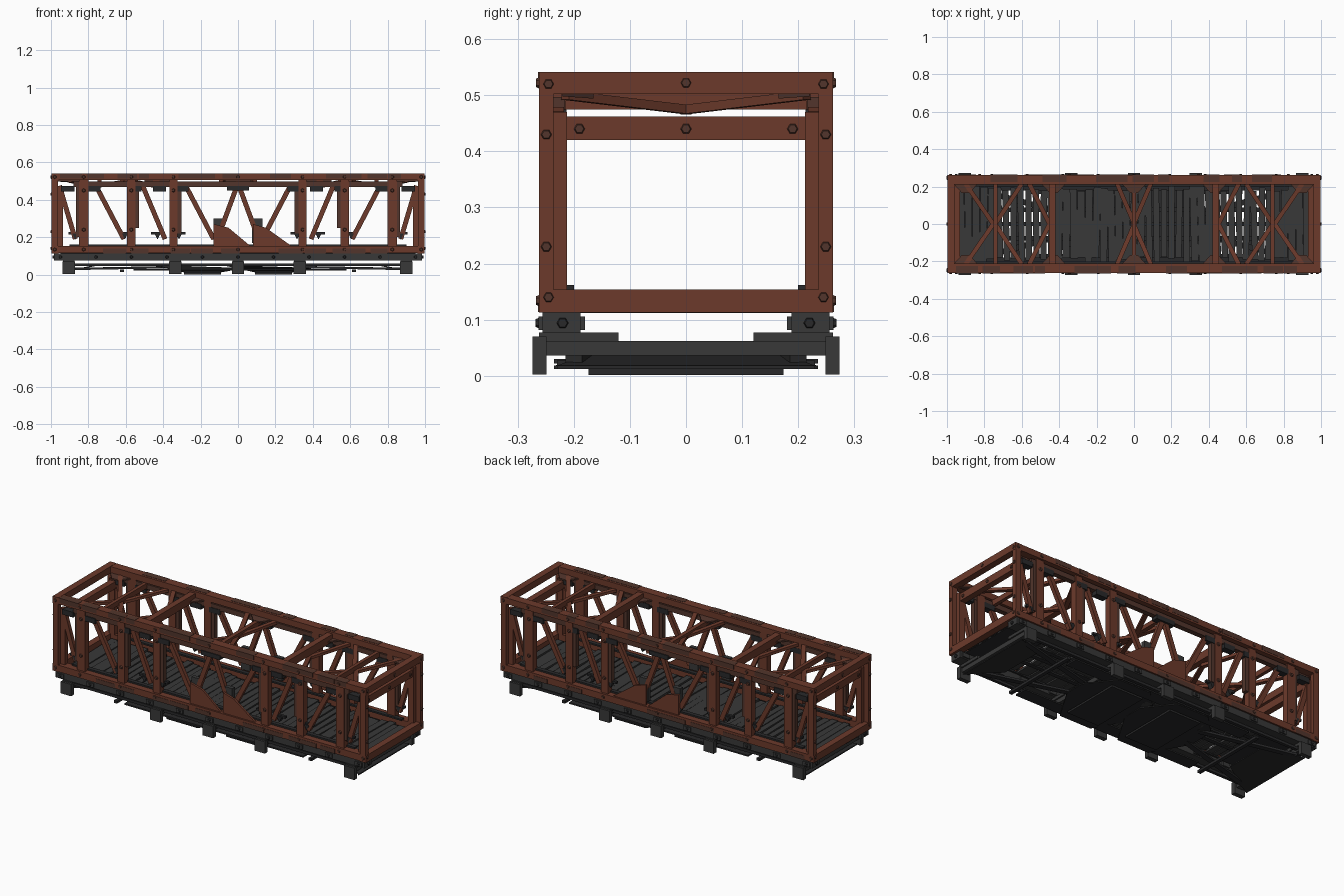
import bpy, bmesh, math, random
from mathutils import Vector, Matrix
random.seed(7)


def mat(name, c):
    m = bpy.data.materials.new(name)
    m.diffuse_color = (*c, 1)
    return m


RUST = mat("rust", (0.15, 0.042, 0.024))
DEEP = mat("dark_rust", (0.085, 0.036, 0.025))
IRON = mat("dark_iron", (0.040, 0.040, 0.040))
BLACK = mat("blackened_iron", (0.022, 0.022, 0.023))


class Part:
    """Collects simple solids into one named object."""
    def __init__(self, name, material):
        self.name, self.material, self.bm = name, material, bmesh.new()

    def box(self, x0, x1, y0, y1, z0, z1):
        m = Matrix.Translation(((x0 + x1) / 2, (y0 + y1) / 2, (z0 + z1) / 2))
        bmesh.ops.create_cube(self.bm, size=1, matrix=m @ Matrix.Diagonal(
            (abs(x1 - x0), abs(y1 - y0), abs(z1 - z0), 1)))

    def bar(self, a, b, w, t, side=(0, 1, 0)):
        # bar from a to b: thickness t along side, width w across it
        a, b, s = Vector(a), Vector(b), Vector(side)
        d = (b - a).normalized()
        n = d.cross(s).normalized()
        s = n.cross(d)
        m = Matrix((d * (b - a).length, n * w, s * t)).transposed().to_4x4()
        bmesh.ops.create_cube(self.bm, size=1, matrix=Matrix.Translation((a + b) / 2) @ m)

    def prism(self, pts, off):
        f = self.bm.faces.new([self.bm.verts.new(p) for p in pts])
        r = bmesh.ops.extrude_face_region(self.bm, geom=[f])
        for v in r["geom"]:
            if isinstance(v, bmesh.types.BMVert):
                v.co += Vector(off)

    def bolt(self, p, axis, r=0.011, h=0.008):
        q = Vector((0, 0, 1)).rotation_difference(Vector(axis)).to_matrix().to_4x4()
        bmesh.ops.create_cone(self.bm, cap_ends=True, segments=6, radius1=r, radius2=r * 0.7,
                              depth=h, matrix=Matrix.Translation(p) @ q)

    def done(self):
        bmesh.ops.recalc_face_normals(self.bm, faces=self.bm.faces)
        me = bpy.data.meshes.new(self.name)
        self.bm.to_mesh(me)
        me.materials.append(self.material)
        bpy.context.collection.objects.link(bpy.data.objects.new(self.name, me))


S = (-1, 1)

# Outer box frame: chords, end posts, end beams
p = Part("main_frame", RUST)
for s in S:
    p.box(-0.995, 0.995, s * 0.212, s * 0.262, 0.505, 0.54)
    p.box(-0.995, 0.995, s * 0.212, s * 0.262, 0.115, 0.153)
    p.box(s * 0.96, s * 0.998, -0.262, 0.262, 0.502, 0.541)
    p.box(s * 0.96, s * 0.998, -0.262, 0.262, 0.113, 0.154)
    p.box(s * 0.93, s * 0.965, -0.225, 0.225, 0.42, 0.462)
    for t in S:
        p.box(s * 0.962, s * 0.997, t * 0.236, t * 0.262, 0.115, 0.54)
        p.box(s * 0.935, s * 0.97, t * 0.212, t * 0.24, 0.15, 0.47)
p.done()

# Inner upper chord
p = Part("inner_upper_chord", DEEP)
for s in S:
    p.box(-0.88, 0.88, s * 0.216, s * 0.245, 0.468, 0.497)
p.done()

# Truss posts, alternately wide
p = Part("truss_posts", RUST)
for t in S:
    for s in S:
        for x, w in ((0.825, 0.05), (0.57, 0.045), (0.345, 0.045)):
            p.box(s * x - w / 2, s * x + w / 2, t * 0.214, t * 0.25, 0.15, 0.507)
p.done()

# Iron flanges beside the posts
p = Part("post_flanges", DEEP)
for t in S:
    for s in S:
        for x, z in ((0.855, 0.2), (0.54, 0.25), (0.315, 0.22)):
            p.box(s * x - 0.012, s * x + 0.012, t * 0.218, t * 0.246, z, 0.47)
p.done()

# Truss diagonals; the middle bays form a W
p = Part("truss_diagonals", RUST)
for t in S:
    for s in S:
        for xa, xb in ((0.955, 0.87), (0.76, 0.61), (0.51, 0.39), (0.28, 0.13), (0.005, 0.11)):
            p.bar((s * xa, t * 0.228, 0.475), (s * xb, t * 0.228, 0.19), 0.026, 0.022)
p.done()

# Gussets where the W meets the lower chord
p = Part("centre_gussets", RUST)
for t in S:
    for x0, x1, x2 in ((-0.13, -0.05, 0.07), (0.08, 0.15, 0.29)):
        p.prism([(x0, t * 0.24, 0.15), (x2, t * 0.24, 0.15), (x1, t * 0.24, 0.25),
                 (x0, t * 0.24, 0.27)], (0, t * 0.012, 0))
p.done()
p = Part("gusset_backs", IRON)
for t in S:
    for s in S:
        p.box(s * 0.075, s * 0.13, t * 0.215, t * 0.238, 0.17, 0.30)
p.done()

# Pins at the feet of the diagonals and joint plates at their heads
p = Part("joint_pins", BLACK)
for t in S:
    for s in S:
        for x in (0.87, 0.605, 0.43, 0.315):
            p.box(s * x - 0.035, s * x + 0.035, t * 0.22, t * 0.236, 0.215, 0.228)
            p.prism([(s * x - 0.016, t * 0.215, 0.22), (s * x + 0.016, t * 0.215, 0.22),
                     (s * x, t * 0.215, 0.188)], (0, t * 0.026, 0))
        for x in (0.91, 0.77, 0.55, 0.42, 0.3):
            p.box(s * x - 0.035, s * x + 0.035, t * 0.213, t * 0.25, 0.445, 0.475)
    p.box(-0.06, 0.06, t * 0.213, t * 0.25, 0.45, 0.475)
    p.box(-0.9, 0.9, t * 0.2, t * 0.225, 0.153, 0.162)
p.done()

# Overhead cross beams
p = Part("overhead_cross_beams", RUST)
for s in S:
    p.box(s * 0.42, s * 0.455, -0.22, 0.22, 0.485, 0.53)
    p.box(s * 0.73, s * 0.75, -0.22, 0.22, 0.475, 0.505)
p.box(-0.012, 0.012, -0.22, 0.22, 0.475, 0.5)
p.done()

# Overhead bracing, dipping toward the middle
p = Part("overhead_bracing", RUST)
for t in S:
    for s in S:
        for xa, xb in ((0.90, 0.75), (0.60, 0.745), (0.56, 0.45), (0.09, -0.004)):
            p.bar((s * xa, t * 0.215, 0.50), (s * xb, -t * 0.004, 0.474), 0.024, 0.016, (0, 0, 1))
p.done()
p = Part("overhead_corner_plates", DEEP)
for t in S:
    for x in (-0.9, -0.43, 0, 0.43, 0.9):
        p.prism([(x - 0.07, t * 0.22, 0.498), (x + 0.07, t * 0.22, 0.498),
                 (x + 0.02, t * 0.165, 0.494), (x - 0.02, t * 0.165, 0.494)], (0, 0, 0.008))
p.done()

# Deck planks with small irregularities and missing lengths
p = Part("deck_planks", IRON)
for i in range(47):
    x = -0.925 + i * 0.0402
    w = 0.0165 if 0.46 < abs(x) < 0.72 or 0.05 < x < 0.32 else 0.0195
    z = 0.128 + random.uniform(-0.004, 0.006)
    j = random.uniform(-0.006, 0.006)
    y0, y1 = -0.205 + random.uniform(0, 0.03), 0.205 - random.uniform(0, 0.03)
    p.bar((x - j, y0, z), (x + j, y1, z), 0.012, 2 * w, (1, 0, 0))
p.done()

# Stringers below the planks
p = Part("deck_stringers", BLACK)
for y in (-0.19, -0.075, 0.0, 0.075, 0.19):
    p.box(-0.95, 0.95, y - 0.012, y + 0.012, 0.113, 0.122)
for s in S:
    p.box(s * 0.72, s * 0.95, -0.2, 0.2, 0.112, 0.117)
p.done()

# Long bearing rails under the frame
p = Part("bearing_rails", IRON)
for t in S:
    p.box(-0.985, 0.985, t * 0.188, t * 0.256, 0.076, 0.113)
    for x in [i * 0.19 - 0.95 for i in range(11)]:
        p.box(x - 0.022, x + 0.022, t * 0.18, t * 0.263, 0.082, 0.106)
p.done()

# Support shoes and cross sleepers
p = Part("support_shoes", IRON)
for x in (-0.905, -0.335, 0, 0.33, 0.9):
    for t in S:
        p.box(x - 0.033, x + 0.033, t * 0.249, t * 0.274, 0.002, 0.07)
        p.box(x - 0.03, x + 0.03, t * 0.12, t * 0.262, 0.06, 0.077)
    p.box(x - 0.022, x + 0.022, -0.25, 0.25, 0.036, 0.062)
p.done()

# Low longitudinal rods
p = Part("lower_rods", BLACK)
for t in S:
    p.box(-0.9, 0.9, t * 0.215, t * 0.232, 0.045, 0.06)
    p.box(-0.56, 0.58, t * 0.16, t * 0.235, 0.022, 0.03)
    for s in S:
        p.bar((s * 0.9, t * 0.2, 0.03), (s * 0.34, t * 0.05, 0.04), 0.03, 0.012, (0, 0, 1))
        p.bar((s * 0.62, -0.23, 0.02), (s * 0.62, 0.23, 0.02), 0.02, 0.014, (0, 0, 1))
p.done()

# Sheet metal belly pans between the sleepers
p = Part("belly_pans", BLACK)
for x in (-0.19, 0.19):
    p.prism([(x - 0.25, -0.08, 0.045), (x - 0.1, -0.235, 0.012), (x + 0.1, -0.235, 0.012),
             (x + 0.2, -0.06, 0.03), (x + 0.2, 0.06, 0.03), (x + 0.1, 0.235, 0.012),
             (x - 0.1, 0.235, 0.012), (x - 0.25, 0.08, 0.045)], (0, 0, 0.006))
    p.box(x - 0.1, x + 0.1, -0.174, 0.174, 0.001, 0.012)
for s in S:
    p.prism([(s * 0.93, -0.23, 0.012), (s * 0.93, 0.23, 0.012), (s * 0.74, 0.13, 0.05),
             (s * 0.74, -0.13, 0.05)], (0, 0, 0.006))
p.done()

# Bolts on the ends and sides
p = Part("frame_bolts", DEEP)
for s in S:
    for y, z in ((0, 0.522), (0, 0.44), (0.245, 0.52), (-0.245, 0.52), (0.245, 0.14), (-0.245, 0.14),
                 (0.19, 0.44), (-0.19, 0.44), (0.249, 0.43), (-0.249, 0.43), (0.249, 0.23), (-0.249, 0.23)):
        p.bolt((s * (0.998 if abs(z - 0.44) > 0.005 else 0.966), y, z), (s, 0, 0))
    for x in (-0.98, -0.825, -0.57, -0.345, 0, 0.345, 0.57, 0.825, 0.98):
        for z in (0.134, 0.522):
            p.bolt((x, s * 0.263, z), (0, s, 0))
    for x in (-0.825, -0.57, -0.345, 0.345, 0.57, 0.825):
        for z in (0.24, 0.45):
            p.bolt((x, s * 0.253, z), (0, s, 0))
p.done()
p = Part("rail_bolts", BLACK)
for s in S:
    for t in S:
        p.bolt((s * 0.986, t * 0.22, 0.094), (s, 0, 0), 0.012, 0.012)
    for i in range(11):
        p.bolt((i * 0.19 - 0.95, s * 0.264, 0.094), (0, s, 0), 0.01, 0.008)
p.done()

# Worn patches on the chords
p = Part("worn_patches", DEEP)
for t in S:
    for i in range(14):
        x, w = random.uniform(-0.92, 0.92), random.uniform(0.02, 0.06)
        p.box(x - w, x + w, t * 0.225, t * 0.2635, 0.515, 0.5415)
        x = random.uniform(-0.92, 0.92)
        p.box(x - w, x + w, t * 0.23, t * 0.2635, 0.114, 0.14)
p.done()
